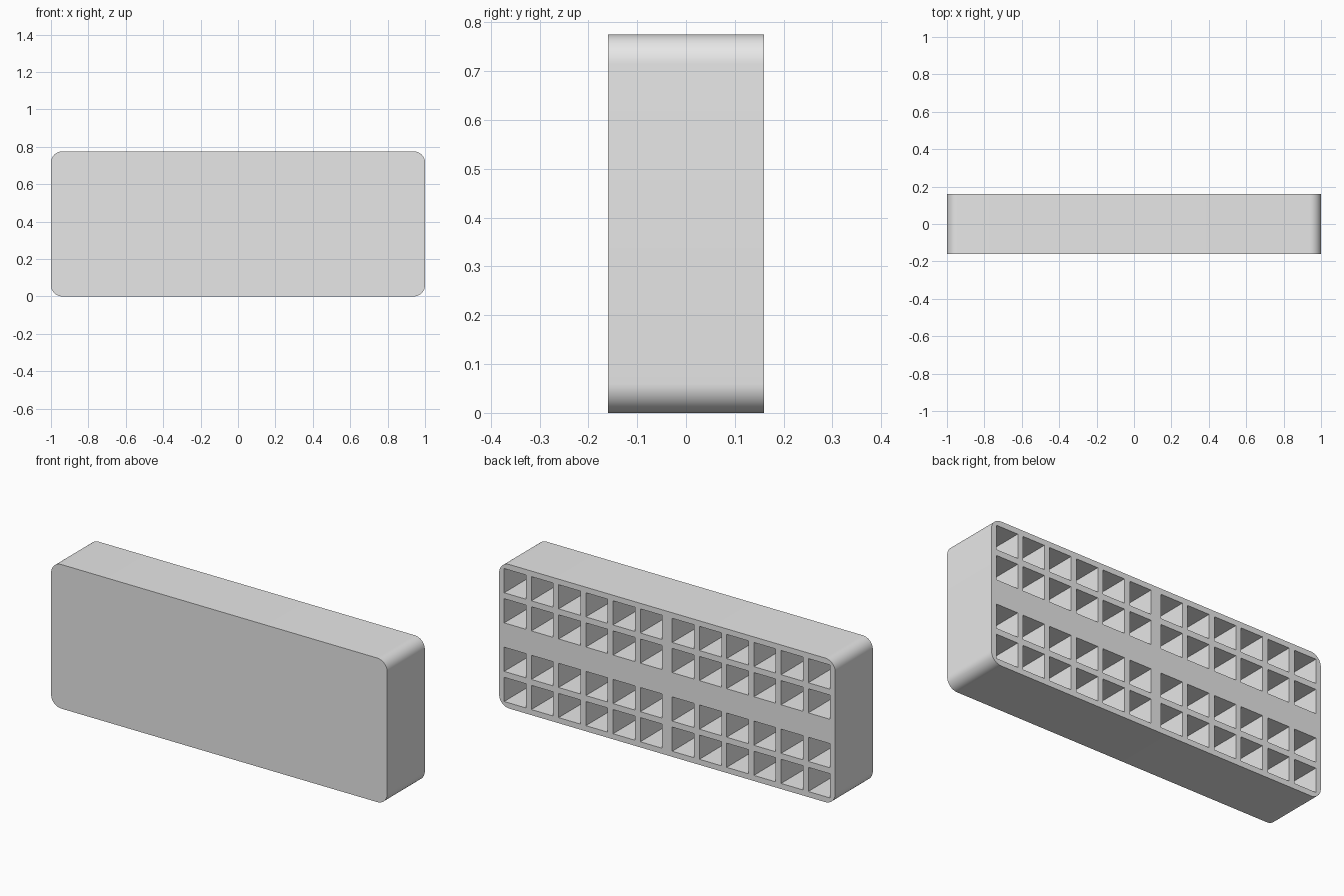
import bpy
import bmesh
from mathutils import Matrix, Vector

WIDTH, DEPTH, HEIGHT = 2.0, 0.32, 0.775
RADIUS = 0.06        # rounded corners
POCKET = 0.13        # side of each square pocket
PITCH = 0.162        # spacing of neighbouring pockets
EDGE = 0.03          # rim around the pockets
FRONT_WALL = 0.03

default = bpy.data.objects.get("Cube")
if default:
    bpy.data.objects.remove(default, do_unlink=True)

grey = bpy.data.materials.new("plain_grey")
grey.use_nodes = True
colour = (0.8, 0.8, 0.8, 1.0)
grey.diffuse_color = colour
grey.node_tree.nodes["Principled BSDF"].inputs["Base Color"].default_value = colour


def add_box(bm, centre, size):
    matrix = Matrix.Translation(centre) @ Matrix.Diagonal((*size, 1.0))
    bmesh.ops.create_cube(bm, size=1.0, matrix=matrix)


def make_object(name, bm):
    mesh = bpy.data.meshes.new(name)
    bm.to_mesh(mesh)
    bm.free()
    mesh.materials.append(grey)
    obj = bpy.data.objects.new(name, mesh)
    bpy.context.collection.objects.link(obj)
    return obj


# Block with the four front-to-back edges rounded
bm = bmesh.new()
add_box(bm, Vector((0, 0, HEIGHT / 2)), (WIDTH, DEPTH, HEIGHT))
corners = [e for e in bm.edges
           if abs(e.verts[0].co.y - e.verts[1].co.y) > DEPTH / 2]
bmesh.ops.bevel(bm, geom=corners, offset=RADIUS, segments=12,
                profile=0.5, affect='EDGES')
block = make_object("block", bm)

# Pockets: six columns and two rows in each quarter, open at the back
bm = bmesh.new()
floor_y, open_y = -DEPTH / 2 + FRONT_WALL, DEPTH / 2 + 0.05
for side in (-1, 1):
    for half in (-1, 1):
        for column in range(6):
            for row in range(2):
                x = side * (WIDTH / 2 - EDGE - POCKET / 2 - column * PITCH)
                z = HEIGHT / 2 + half * (HEIGHT / 2 - EDGE - POCKET / 2 - row * PITCH)
                add_box(bm, Vector((x, (floor_y + open_y) / 2, z)),
                        (POCKET, open_y - floor_y, POCKET))
cutter = make_object("pocket_cutter", bm)
cutter.hide_render = True

# Cut the pockets and bake the result
bpy.context.view_layer.objects.active = block
block.select_set(True)
cut = block.modifiers.new("pockets", 'BOOLEAN')
cut.operation = 'DIFFERENCE'
cut.solver = 'EXACT'
cut.object = cutter
bpy.ops.object.modifier_apply(modifier=cut.name)
bpy.data.objects.remove(cutter, do_unlink=True)

bpy.ops.object.select_all(action='DESELECT')
block.select_set(True)
bpy.ops.object.shade_smooth_by_angle()
